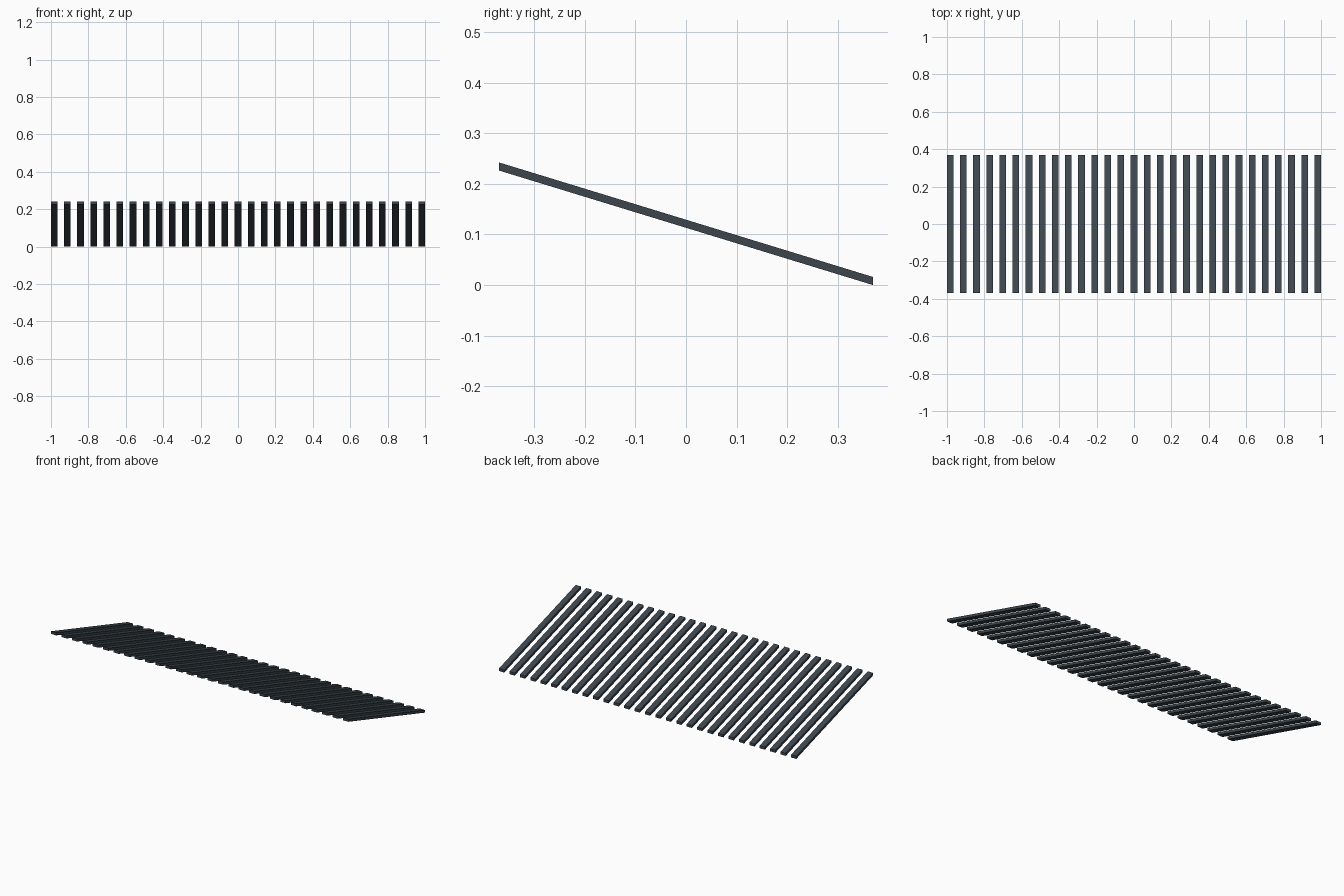
import bpy, bmesh

if "Cube" in bpy.data.objects:
    bpy.data.objects.remove(bpy.data.objects["Cube"])

COUNT = 29          # slats across the panel
WIDTH = 0.035       # slat width along x
HALF_Y = 0.369      # half depth
TOP, THICK = 0.242, 0.016
FRONT_LOW = TOP - THICK

# Dark slate finish
mat = bpy.data.materials.new("dark_slate")
mat.diffuse_color = (0.045, 0.062, 0.075, 1)
mat.use_nodes = True
mat.node_tree.nodes["Principled BSDF"].inputs["Base Color"].default_value = mat.diffuse_color

# Sloped side profile (y, z) with upright ends, extruded along x
profile = [(-HALF_Y, FRONT_LOW), (HALF_Y, 0), (HALF_Y, THICK), (-HALF_Y, TOP)]
bm = bmesh.new()
face = bm.faces.new([bm.verts.new((-WIDTH / 2, y, z)) for y, z in profile])
ext = bmesh.ops.extrude_face_region(bm, geom=[face])
bmesh.ops.translate(bm, vec=(WIDTH, 0, 0),
                    verts=[v for v in ext["geom"] if isinstance(v, bmesh.types.BMVert)])
bmesh.ops.recalc_face_normals(bm, faces=bm.faces)
mesh = bpy.data.meshes.new("slat")
bm.to_mesh(mesh)
bm.free()
mesh.materials.append(mat)

# Row of evenly spaced slats sharing one mesh
pitch = (2 - WIDTH) / (COUNT - 1)
for i in range(COUNT):
    slat = bpy.data.objects.new(f"slat_{i + 1:02d}", mesh)
    slat.location.x = -1 + WIDTH / 2 + i * pitch
    bpy.context.collection.objects.link(slat)
